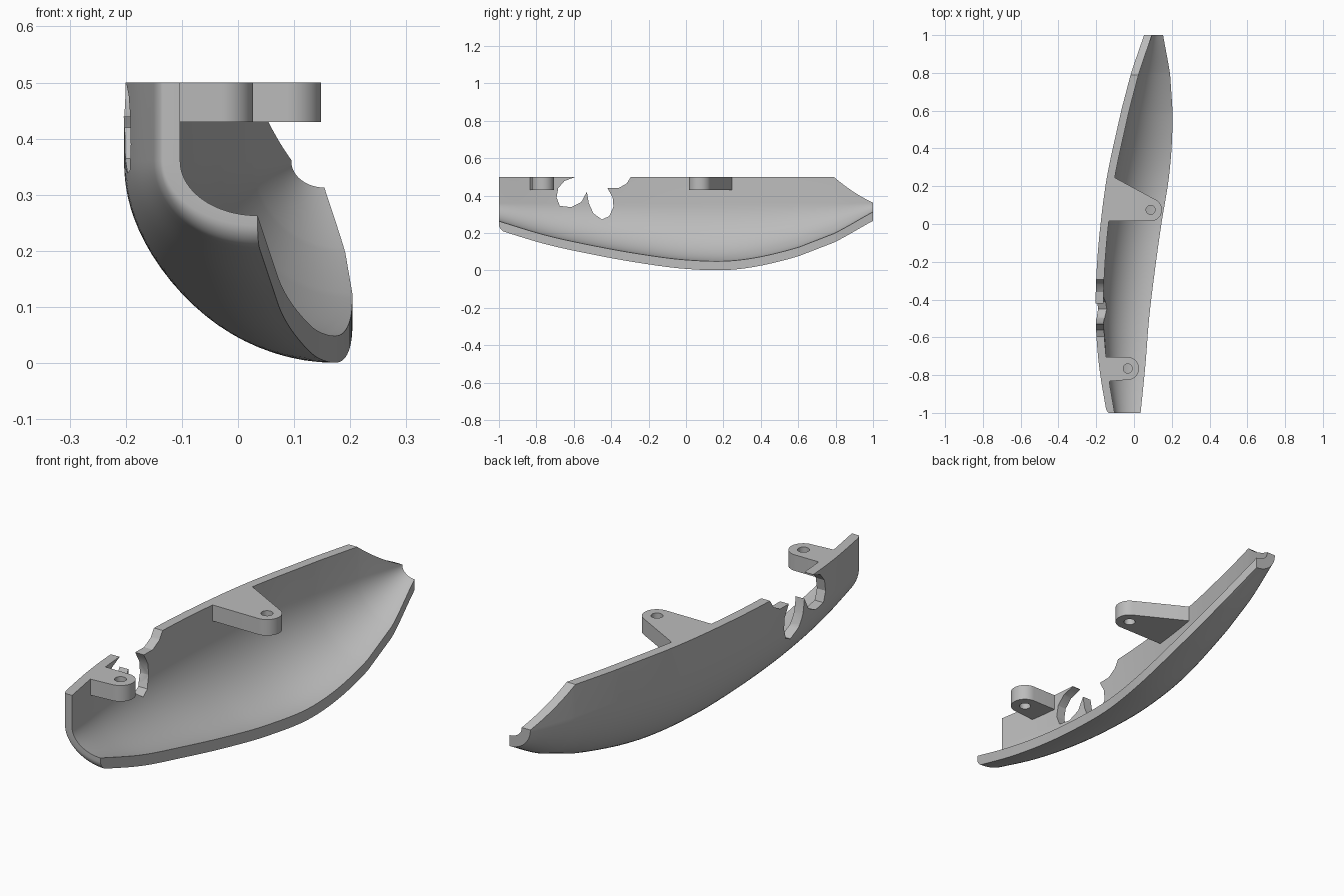
import bpy, bmesh, math

default = bpy.data.objects.get("Cube")
if default:
    bpy.data.objects.remove(default, do_unlink=True)

grey = bpy.data.materials.new("plain_grey")
grey.use_nodes = True
COLOUR = (0.5, 0.5, 0.5, 1)
grey.diffuse_color = COLOUR
grey.node_tree.nodes["Principled BSDF"].inputs["Base Color"].default_value = COLOUR

# Shell outline along its length, at evenly spaced stations from front to back
WALL_X = [-.145, -.185, -.203, -.198, -.177, -.143, -.09, -.03, .053]
RIM_X = [.035, .06, .08, .11, .145, .185, .203, .196, .154]
KEEL_Z = [.215, .14, .085, .04, .008, .004, .048, .13, .265]
WALL_FOOT, WALL_TOP = 0.36, 0.5
THICK_X, THICK_Z = 0.042, 0.048


def curve(table, y):
    """Smooth interpolation through evenly spaced values."""
    f = (y + 1) / 2 * (len(table) - 1)
    i = min(int(f), len(table) - 2)
    t = f - i
    b, c = table[i], table[i + 1]
    a = table[i - 1] if i > 0 else 2 * b - c
    d = table[i + 2] if i + 2 < len(table) else 2 * c - b
    return b + t / 2 * (c - a + t * (2 * a - 5 * b + 4 * c - d + t * (3 * (b - c) + d - a)))


def new_object(name, bm):
    bmesh.ops.recalc_face_normals(bm, faces=bm.faces)
    mesh = bpy.data.meshes.new(name)
    bm.to_mesh(mesh)
    bm.free()
    mesh.materials.append(grey)
    obj = bpy.data.objects.new(name, mesh)
    bpy.context.collection.objects.link(obj)
    return obj


def activate(obj):
    bpy.ops.object.select_all(action='DESELECT')
    obj.select_set(True)
    bpy.context.view_layer.objects.active = obj


def prism(name, base, offset):
    """Extrude a closed outline by an offset vector."""
    bm = bmesh.new()
    face = bm.faces.new([bm.verts.new(p) for p in base])
    out = bmesh.ops.extrude_face_region(bm, geom=[face])
    moved = [v for v in out["geom"] if isinstance(v, bmesh.types.BMVert)]
    bmesh.ops.translate(bm, verts=moved, vec=offset)
    return new_object(name, bm)


def cut(obj, cutter):
    mod = obj.modifiers.new("cut", 'BOOLEAN')
    mod.operation, mod.solver, mod.object = 'DIFFERENCE', 'EXACT', cutter
    activate(obj)
    bpy.ops.object.modifier_apply(modifier=mod.name)
    bpy.data.objects.remove(cutter, do_unlink=True)


def smooth(obj):
    activate(obj)
    bpy.ops.object.shade_smooth_by_angle(angle=math.radians(30))


def top_height(y):
    """Wall top, dipping in a shallow hollow at the back tip."""
    t = max(0, (y - 0.79) / 0.21)
    return WALL_TOP - 0.138 * (1.3 * t - 0.3 * t * t)


def half_section(y, wall, rim, keel, steps=22):
    """Upright wall running into a quarter ellipse."""
    pts = [(wall, y, top_height(y))]
    for i in range(steps + 1):
        a = math.pi / 2 * i / steps
        pts.append((rim - (rim - wall) * math.cos(a), y,
                    WALL_FOOT - (WALL_FOOT - keel) * math.sin(a)))
    return pts


# Curved shell, lofted from sections, with a rounded front edge
ROUND = 0.03
stations = [(-1 + ROUND * (1 - math.cos(a)), 1 - math.sin(a))
            for a in (math.pi / 2 * i / 6 for i in range(6))]
stations += [(-1 + ROUND + (2 - ROUND) * i / 60, 0) for i in range(49)]
stations += [(0.79 + 0.21 * i / 12, 0) for i in range(13)]
stations.sort()

bm = bmesh.new()
rings = []
for y, inset in stations:
    wall, rim, keel = (curve(t, y) for t in (WALL_X, RIM_X, KEEL_Z))
    outer = half_section(y, wall + 0.012 * inset, rim, keel + ROUND * inset)
    inner = half_section(y, wall + THICK_X, rim, keel + THICK_Z)
    rings.append([bm.verts.new(p) for p in outer + inner[::-1]])
count = len(rings[0])
for r, s in zip(rings, rings[1:]):
    for i in range(count):
        j = (i + 1) % count
        bm.faces.new((r[i], r[j], s[j], s[i]))
for r in (rings[0], rings[-1]):
    for i in range(count // 2 - 1):
        bm.faces.new((r[i], r[i + 1], r[count - 2 - i], r[count - 1 - i]))
shell = new_object("curved_shell", bm)

# Lobed opening through the side wall
lobes = [(-.595, .53), (-.595, .498), (-.65, .478), (-.683, .44), (-.692, .39),
         (-.675, .345), (-.615, .338), (-.56, .365), (-.53, .42), (-.52, .36),
         (-.495, .305), (-.45, .272), (-.41, .29), (-.388, .34), (-.392, .39),
         (-.42, .44), (-.36, .44), (-.317, .465), (-.295, .5), (-.295, .53)]
cut(shell, prism("lobe_cutter", [(-0.3, y, z) for y, z in lobes], (0.26, 0, 0)))
smooth(shell)


# Mounting tabs with a rounded end and a screw hole
def tab(name, cx, cy, radius, start, end, base):
    bottom = 0.43
    arc = [math.radians(start + (end - start) * i / 20) for i in range(21)]
    outline = [(cx + radius * math.cos(a), cy + radius * math.sin(a), bottom) for a in arc]
    outline += [(x, y, bottom) for x, y in base]
    obj = prism(name, outline, (0, 0, WALL_TOP - bottom))
    hole = [(cx + 0.024 * math.cos(a), cy + 0.024 * math.sin(a), bottom - 0.1)
            for a in (math.tau * i / 32 for i in range(32))]
    cut(obj, prism("hole_cutter", hole, (0, 0, 0.3)))
    smooth(obj)


tab("front_tab", -0.033, -0.765, 0.06, -90, 90, [(-.16, -.705), (-.16, -.835)])
tab("rear_tab", 0.088, 0.075, 0.06, -90, 62, [(-.12, .255), (-.15, .015)])
